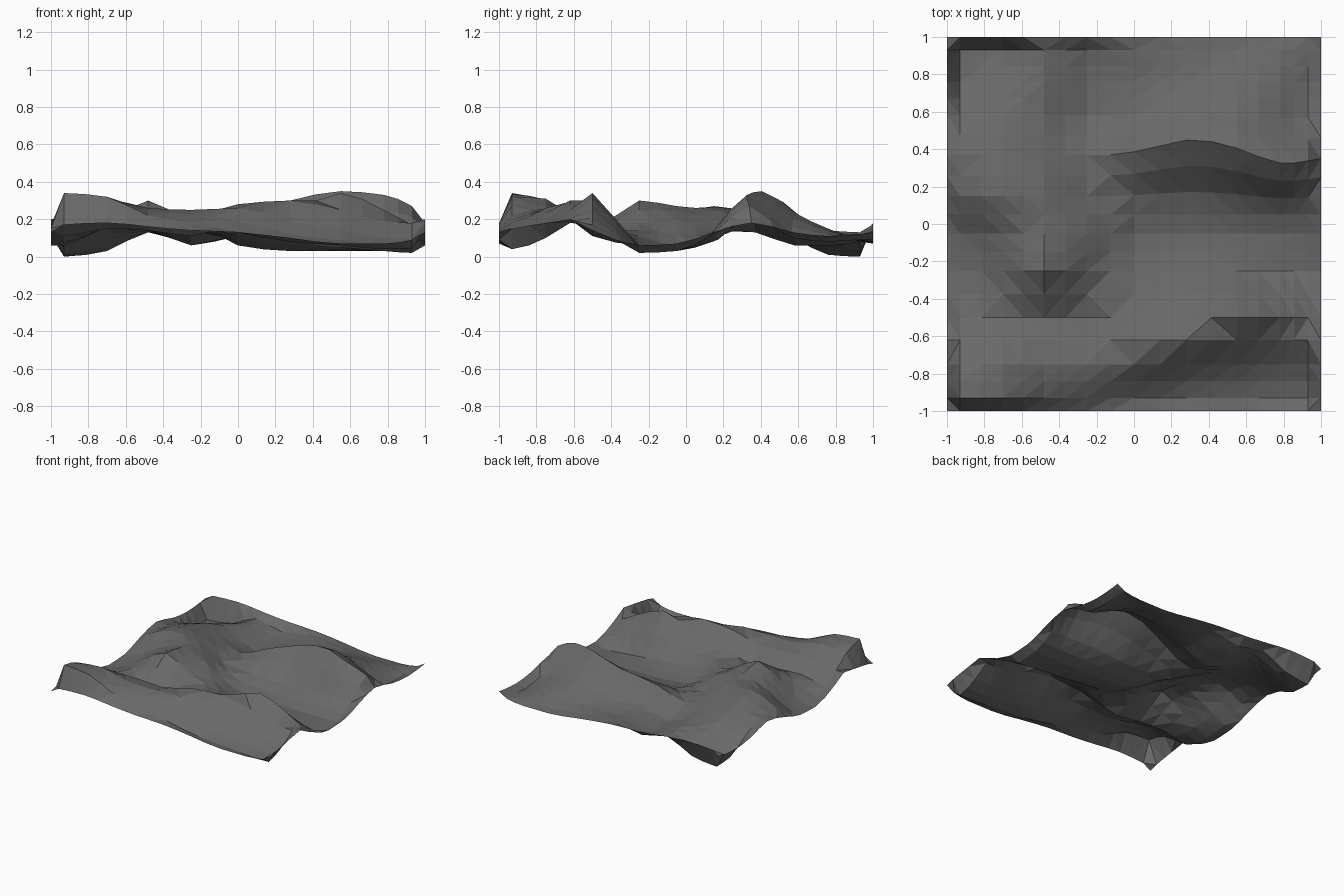
import bpy, bmesh

if "Cube" in bpy.data.objects:
    bpy.data.objects.remove(bpy.data.objects["Cube"])

# Height samples (rows run front to back, columns left to right).
# The terrain tiles, so the last row and column repeat the first ones.
XS = [-1, -.93, -.7, -.48, -.25, 0, .28, .55, .78, .93, 1]
YS = [-1, -.93, -.75, -.62, -.5, -.25, -.05, .15, .37, .58, .76, .93, 1]
ROWS = [
    [.13, .17, .18, .16, .14, .13, .10, .07, .07, .09],
    [.15, .34, .32, .22, .18, .13, .08, .06, .04, .04],
    [.18, .29, .31, .26, .25, .26, .19, .14, .10, .10],
    [.20, .20, .23, .23, .22, .28, .30, .25, .19, .18],
    [.14, .11, .15, .14, .11, .18, .24, .34, .25, .17],
    [.06, .06, .18, .30, .18, .11, .07, .05, .03, .02],
    [.07, .08, .20, .27, .20, .06, .03, .03, .03, .03],
    [.13, .18, .27, .25, .14, .10, .09, .12, .13, .12],
    [.18, .18, .23, .19, .13, .22, .30, .35, .33, .27],
    [.13, .10, .17, .15, .06, .13, .21, .23, .16, .10],
    [.11, .01, .09, .14, .06, .11, .14, .15, .12, .08],
    [.12, .00, .03, .13, .08, .12, .11, .08, .09, .09],
]


def slopes(ts, vs):
    """Gentle tangents that never overshoot a peak or a valley."""
    d = [(vs[i + 1] - vs[i]) / (ts[i + 1] - ts[i]) for i in range(len(ts) - 1)]
    m = [d[0]]
    for a, b in zip(d, d[1:]):
        m.append(2 * a * b / (a + b) if a * b > 0 else 0)
    return m + [d[-1]]


def refine(ts, vs):
    """Insert a smooth mid sample in every wide interval."""
    m = slopes(ts, vs)
    out_t, out_v = [ts[0]], [vs[0]]
    for i in range(len(ts) - 1):
        h = ts[i + 1] - ts[i]
        if h > .15:
            out_t.append((ts[i] + ts[i + 1]) / 2)
            out_v.append((vs[i] + vs[i + 1]) / 2 + h * (m[i] - m[i + 1]) / 8)
        out_t.append(ts[i + 1])
        out_v.append(vs[i + 1])
    return out_t, out_v


def tent(t, centre, radius):
    return max(0, 1 - abs(t - centre) / radius)


def bend(x, y):
    """Curve the rear ridge line in plan."""
    return y + tent(y, .37, .3) * (.09 * tent(x, .33, .4) - .05 * tent(x, .82, .3))


# Close the tile and refine in both directions
rows = [r + r[:1] for r in ROWS]
rows.append(rows[0])
rows = [refine(XS, r)[1] for r in rows]
xs = refine(XS, XS)[0]
cols = [refine(YS, list(c))[1] for c in zip(*rows)]
ys = refine(YS, YS)[0]

# Faceted terrain sheet, each cell split along its flatter diagonal
bm = bmesh.new()
v = [[bm.verts.new((x, bend(x, y), cols[i][j])) for j, y in enumerate(ys)]
     for i, x in enumerate(xs)]
for i in range(len(xs) - 1):
    for j in range(len(ys) - 1):
        a, b, c, d = v[i][j], v[i + 1][j], v[i + 1][j + 1], v[i][j + 1]
        if abs(a.co.z - c.co.z) < abs(b.co.z - d.co.z):
            bm.faces.new((a, b, c))
            bm.faces.new((a, c, d))
        else:
            bm.faces.new((a, b, d))
            bm.faces.new((b, c, d))
mesh = bpy.data.meshes.new("terrain")
bm.to_mesh(mesh)
bm.free()

# Dark grey rock
rock = bpy.data.materials.new("dark_rock")
rock.diffuse_color = (.14, .14, .14, 1)
rock.use_nodes = True
rock.node_tree.nodes["Principled BSDF"].inputs["Base Color"].default_value = rock.diffuse_color
mesh.materials.append(rock)
bpy.context.collection.objects.link(bpy.data.objects.new("terrain", mesh))
